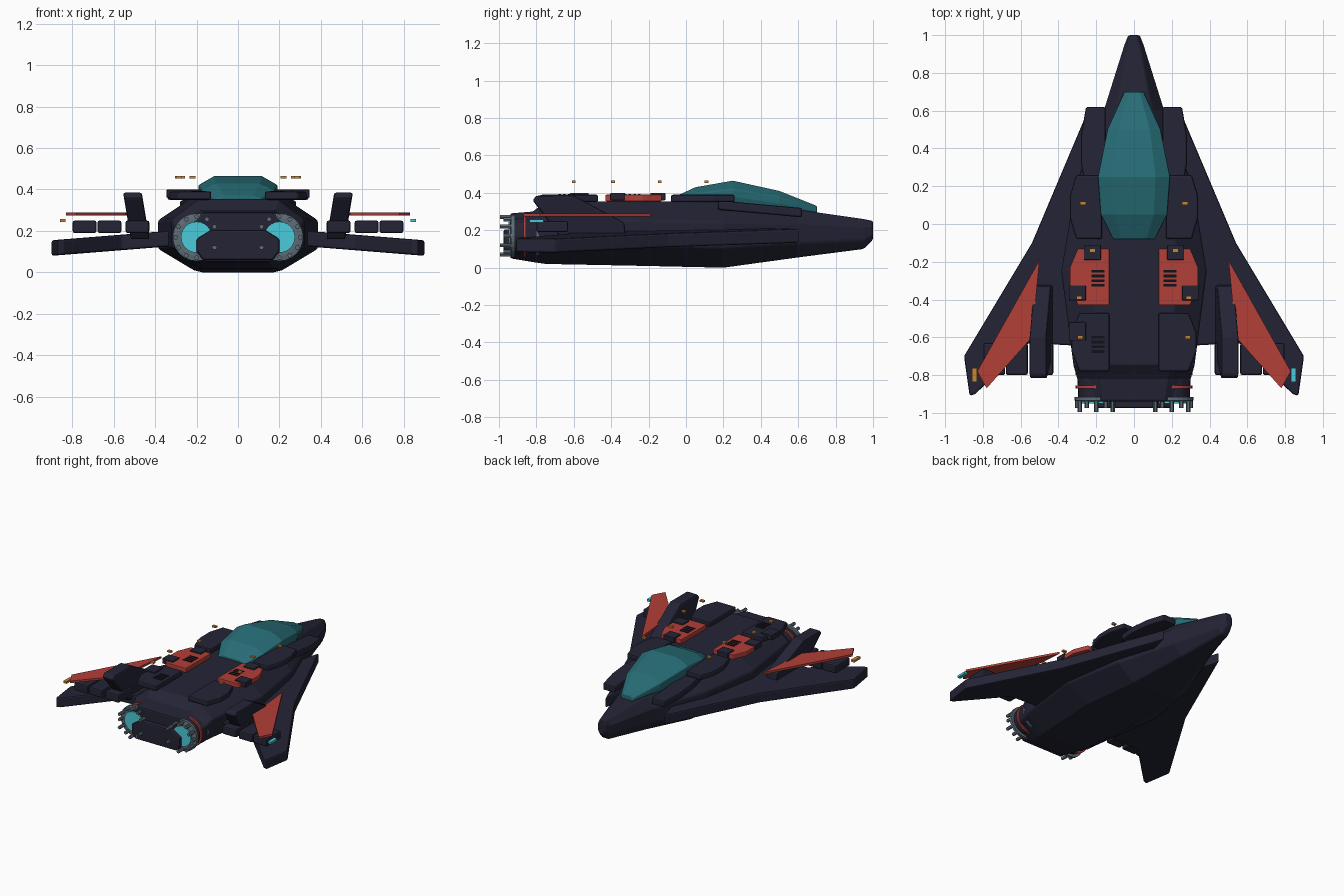
import bpy, bmesh, math

cube = bpy.data.objects.get("Cube")
if cube:
    bpy.data.objects.remove(cube, do_unlink=True)


def material(name, red, green, blue):
    result = bpy.data.materials.new(name)
    result.use_nodes = True
    color = (red, green, blue, 1)
    result.diffuse_color = color
    shader = result.node_tree.nodes["Principled BSDF"]
    shader.inputs["Base Color"].default_value = color
    return result


NAVY = material("dark navy", 0.017, 0.017, 0.036)
RED = material("signal red", 0.45, 0.05, 0.04)
TEAL = material("canopy teal", 0.02, 0.15, 0.18)
CYAN = material("engine cyan", 0.07, 0.6, 0.7)
GREY = material("steel grey", 0.11, 0.15, 0.18)
AMBER = material("lamp amber", 0.56, 0.24, 0.04)
BLACK = material("vent black", 0.005, 0.005, 0.01)
SOFT = 0.01


def loft(name, rings, paint, bevel=0):
    """Skin a list of equal-length closed rings and cap both ends."""
    bm = bmesh.new()
    loops = [[bm.verts.new(point) for point in ring] for ring in rings]
    for first, second in zip(loops, loops[1:]):
        for i in range(len(first)):
            bm.faces.new((first[i - 1], first[i], second[i], second[i - 1]))
    bm.faces.new(loops[0])
    bm.faces.new(loops[-1])
    bmesh.ops.recalc_face_normals(bm, faces=bm.faces)
    mesh = bpy.data.meshes.new(name)
    bm.to_mesh(mesh)
    bm.free()
    mesh.materials.append(paint)
    part = bpy.data.objects.new(name, mesh)
    bpy.context.collection.objects.link(part)
    if bevel:
        modifier = part.modifiers.new("soft edges", "BEVEL")
        modifier.width = bevel
        modifier.segments = 2
        modifier.limit_method = "ANGLE"
        modifier.angle_limit = math.radians(35)


def plate(name, outline, top, thickness, paint, bevel=0, slope_x=0, slope_y=0):
    """Extruded plan outline whose top may slope away from the centre."""
    rings = []
    for drop in (thickness, 0):
        rings.append([(x, y, top - drop - slope_x * abs(x) - slope_y * y) for x, y in outline])
    loft(name, rings, paint, bevel)


def box(name, centre, size, paint, bevel=0):
    x, y, z = centre
    width, length, height = (extent / 2 for extent in size)
    outline = [(x - width, y - length), (x + width, y - length),
               (x + width, y + length), (x - width, y + length)]
    plate(name, outline, z + height, height * 2, paint, bevel)


def turned(name, x, z, stations, paint, sides=24):
    """Solid of revolution about the y direction, from (y, radius) stations."""
    angles = [math.tau * i / sides for i in range(sides)]
    loft(name, [[(x + radius * math.cos(a), y, z + radius * math.sin(a)) for a in angles]
                for y, radius in stations], paint)


def section(y, width, top, floor, crown, shoulder, chine, base):
    """Eight-sided hull section; the last four values are proportions."""
    height = top - floor
    half = [(crown * width, top), (width, floor + shoulder * height),
            (width, floor + chine * height), (base * width, floor)]
    return [(x, y, z) for x, z in half] + [(-x, y, z) for x, z in reversed(half)]


def cut_corners(inner, outer, back, front):
    """Deck panel outline with clipped outer corners."""
    clip = (outer - inner) / 5
    shift = (front - back) / 3
    return [(inner, back), (outer - clip, back), (outer, back + shift),
            (outer, front - shift), (outer - clip, front), (inner, front)]


def mirrored(outline, side):
    return [(side * x, y) for x, y in outline]


# Hull: y, half width, top, floor
hull = [(-0.94, 0.27, 0.29, 0.05), (-0.82, 0.3, 0.3, 0.03), (-0.75, 0.32, 0.355, 0.02),
        (-0.25, 0.385, 0.355, 0.01), (0.2, 0.31, 0.35, 0), (0.6, 0.16, 0.31, 0.055),
        (0.95, 0.05, 0.26, 0.1), (1, 0.03, 0.25, 0.15)]
loft("fuselage", [section(*station, 0.6, 0.7, 0.3, 0.55) for station in hull], NAVY, SOFT)

# Canopy: y, half width, top, floor
glass = [(-0.08, 0.11, 0.37, 0.32), (0.05, 0.175, 0.43, 0.32), (0.25, 0.19, 0.465, 0.32),
         (0.5, 0.14, 0.41, 0.3), (0.7, 0.05, 0.33, 0.28)]
loft("canopy", [section(*station, 0.6, 0.7, 0.4, 0.9) for station in glass], TEAL, SOFT / 2)

# Tail block between the engines
loft("tail_block", [section(y, 0.2, 0.205, 0.06, 0.65, 0.7, 0.3, 0.85)
                    for y in (-0.975, -0.85)], NAVY, SOFT)

WING = [(0.24, 0.61), (0.54, -0.1), (0.9, -0.7), (0.87, -0.91), (0.84, -0.9),
        (0.56, -0.63), (0.2, -0.65), (0.15, 0.25)]
FLAP = [(0.5, -0.19), (0.83, -0.78), (0.78, -0.87), (0.54, -0.6)]
FIN = [(-0.32, 0.16), (-0.33, 0.24), (-0.6, 0.385), (-0.8, 0.385), (-0.82, 0.36), (-0.67, 0.16)]
NOSE_PANEL = cut_corners(0.15, 0.28, 0.17, 0.62)
SIDE_PANEL = cut_corners(0.17, 0.34, -0.08, 0.26)
RED_PANEL = cut_corners(0.13, 0.34, -0.43, -0.13)
REAR_PANEL = cut_corners(0.13, 0.33, -0.78, -0.47)
ENGINE_X, ENGINE_Z = 0.2, 0.17
DECK = 0.39


def vents(name, x, front, z):
    for i in range(4):
        box(f"{name}_{i}", (x, front - i / 40, z), (0.07, 0.014, 0.006), BLACK)


def engine(label, x):
    """Barrel, coloured bands, nozzle rim, glow and a ring of lugs."""
    z = ENGINE_Z
    turned(label + "_engine", x, z, [(-0.93, 0.095), (-0.65, 0.105)], NAVY)
    for name, y, paint in (("rear", -0.87, RED), ("front", -0.8, GREY)):
        turned(f"{label}_{name}_band", x, z, [(y, 0.11), (y + 0.015, 0.11)], paint)
    turned(label + "_nozzle_rim", x, z, [(-0.94, 0.09), (-0.935, 0.115), (-0.915, 0.115)], GREY)
    turned(label + "_nozzle_glow", x, z, [(-0.95, 0.075), (-0.93, 0.075)], CYAN)
    for i in range(12):
        angle = math.tau * i / 12
        reach = -0.995 if i % 2 else -0.975
        turned(f"{label}_nozzle_lug_{i}", x + math.cos(angle) / 10, z + math.sin(angle) / 10,
               [(reach, 0.012), (-0.92, 0.012)], GREY, 6)


for side, label in ((1, "left"), (-1, "right")):
    # Wing, raised flap, leaning fin and pods
    plate(label + "_wing", mirrored(WING, side), 0.227, 0.075, NAVY, SOFT, slope_x=0.08)
    plate(label + "_wing_flap", mirrored(FLAP, side), 0.29, 0.016, RED)
    loft(label + "_fin", [[(side * (x + z / 6), y, z) for y, z in FIN]
                          for x in (0.4, 0.49)], NAVY, SOFT)
    for place, x in (("inner", 0.485), ("middle", 0.62), ("outer", 0.74)):
        box(f"{label}_{place}_pod", (side * x, -0.715, 0.22), (0.115, 0.17, 0.06), NAVY, SOFT)
    box(label + "_wing_lamp", (side * 0.845, -0.8, 0.25), (0.025, 0.075, 0.016),
        CYAN if side > 0 else AMBER)

    # Raised deck panels
    plate(label + "_nose_panel", mirrored(NOSE_PANEL, side), 0.375, 0.05, NAVY, SOFT, slope_y=0.09)
    plate(label + "_side_panel", mirrored(SIDE_PANEL, side), DECK, 0.04, NAVY, SOFT)
    plate(label + "_red_panel", mirrored(RED_PANEL, side), DECK, 0.035, RED, SOFT / 2)
    plate(label + "_rear_panel", mirrored(REAR_PANEL, side), DECK, 0.04, NAVY, SOFT)
    vents(label + "_red_vent", side * 0.19, -0.25, DECK)
    for place, x, y in (("outer", 0.3, -0.365), ("inner", 0.22, -0.15)):
        box(f"{label}_{place}_deck_box", (side * x, y, 0.38), (0.09, 0.08, 0.04), NAVY, SOFT / 2)

    engine(label, side * ENGINE_X)
    box(label + "_flank_marker", (side * 0.31, -0.68, ENGINE_Z), (0.025, 0.07, 0.03), RED)

    # Amber lamps hovering over the deck
    for place, x, y in (("side", 0.27, 0.11), ("front", 0.22, -0.14),
                        ("middle", 0.29, -0.39), ("rear", 0.285, -0.6)):
        box(f"{label}_{place}_lamp", (side * x, y, 0.46), (0.03, 0.02, 0.012), AMBER)

# Details found on the right deck only
vents("rear_vent", -0.19, -0.6, DECK)
box("rear_deck_box", (-0.3, -0.57, 0.38), (0.09, 0.1, 0.04), NAVY, SOFT / 2)
